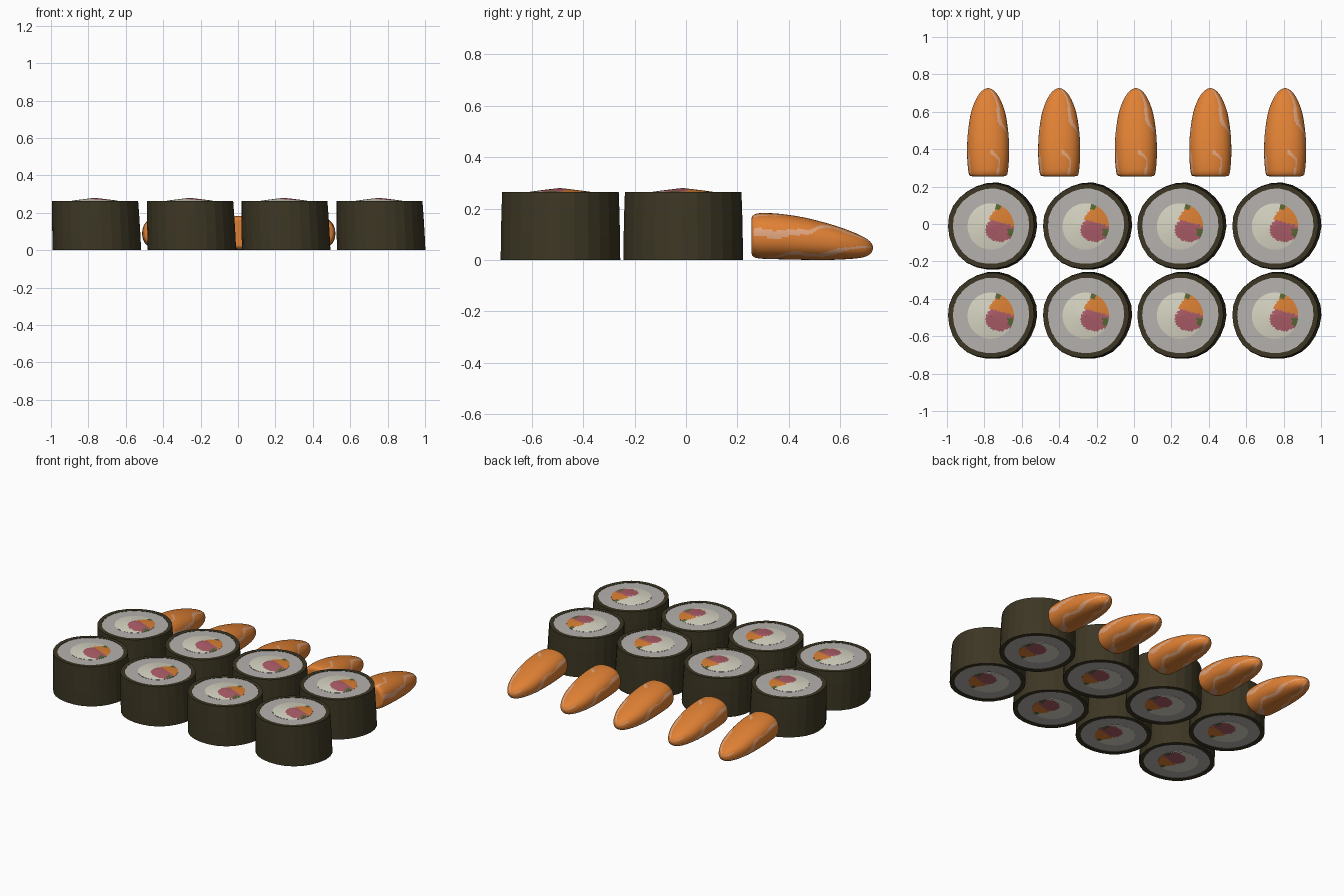
import bpy, bmesh, math
from math import sin, cos, pi

if "Cube" in bpy.data.objects:
    bpy.data.objects.remove(bpy.data.objects["Cube"])

def mat(name, r, g, b):
    m = bpy.data.materials.new(name)
    m.diffuse_color = (r, g, b, 1)
    m.use_nodes = True
    m.node_tree.nodes["Principled BSDF"].inputs["Base Color"].default_value = m.diffuse_color
    return m

NORI = mat("dark seaweed", .045, .037, .017)
RICE = mat("rice", .46, .44, .42)
CREAM = mat("cream filling", .68, .66, .54)
ORANGE = mat("orange filling", .72, .22, .035)
PINK = mat("pink filling", .42, .11, .14)
GREEN = mat("green filling", .10, .14, .035)
SALMON = mat("salmon", .75, .22, .035)
STREAK = mat("salmon streak", .76, .38, .21)

def make_mesh(name, rings, mats, rule=None, smooth=False, cap=False, closed=False):
    """Skin a list of equal-length closed rings of points."""
    bm = bmesh.new()
    vr = [[bm.verts.new(p) for p in r] for r in rings]
    n = len(rings[0])
    pairs = list(zip(vr, vr[1:])) + ([(vr[-1], vr[0])] if closed else [])
    for i, (a, b) in enumerate(pairs):
        for j in range(n):
            k = (j + 1) % n
            f = bm.faces.new((a[j], a[k], b[k], b[j]))
            f.smooth = smooth
            if rule:
                f.material_index = rule(f.calc_center_median(), i, j)
    if cap:
        bm.faces.new(vr[0])
        bm.faces.new(vr[-1])
    bmesh.ops.recalc_face_normals(bm, faces=bm.faces)
    me = bpy.data.meshes.new(name)
    bm.to_mesh(me)
    bm.free()
    for m in mats:
        me.materials.append(m)
    return me

def place(name, me, x, y):
    ob = bpy.data.objects.new(name, me)
    ob.location = (x, y, 0)
    bpy.context.collection.objects.link(ob)

# ---- maki roll ----
H, CORE = .264, .124

def outline(r, z, n=26):
    """Slightly uneven circle, leaning a little to the left at the top."""
    dx = .005 - .010 * z / H
    pts = []
    for i in range(n):
        a = 2 * pi * i / n
        q = r * (1 + .010 * sin(2 * a + .6) + .009 * sin(5 * a + .4))
        pts.append((q * cos(a) + dx, q * sin(a), z))
    return pts

# seaweed wrapper: tube with a thin rim
nori = make_mesh("seaweed_wrap", [outline(.235, 0), outline(.234, .09), outline(.232, .18),
                 outline(.229, H), outline(.203, H), outline(.207, 0)], [NORI], closed=True)

def circle(r, z, n=52, dx=-.006):
    return [(r * cos(2 * pi * i / n) + dx, r * sin(2 * pi * i / n), z) for i in range(n)]

# rice: thick tube just inside the wrapper
rice = make_mesh("rice_ring", [outline(.206, .004, 52), outline(.203, H - .002, 52),
                 circle(CORE, H - .001), circle(CORE, .004)], [RICE], closed=True)

def filling_colour(c, i, j):
    """Pieces of filling, as regions of the cut face."""
    x, y = (c.x + .006) / CORE, c.y / CORE
    if c.z < H / 2:
        y = -y
    if math.hypot(x - .32, y - .84) < .13:
        return 3
    if x > .72 and -.46 < y < -.12:
        return 3
    if y > .32 - .28 * (x + .1):
        return 1 if x > -.1 + .71 * (y - .32) else 0
    if ((x - .38) / .60) ** 2 + ((y + .15) / .52) ** 2 < 1:
        return 2
    return 0

# filling: low cone on top, flat underneath
N = 14
radii = [CORE * max(k / N, .005) for k in range(N + 1)]
filling_top = make_mesh("filling_top", [circle(r, H + .016 * (1 - r / CORE) ** .9) for r in radii],
                        [CREAM, ORANGE, PINK, GREEN], filling_colour, cap=False)
filling_bottom = make_mesh("filling_bottom", [circle(r, .003) for r in reversed(radii)],
                           [CREAM, ORANGE, PINK, GREEN], filling_colour)
# make sure the open discs face outward
for me, up in ((filling_top, 1), (filling_bottom, -1)):
    if me.polygons[N * 20].normal.z * up < 0:
        me.flip_normals()

for row, y in (("front", -.490), ("back", -.013)):
    for i, x in enumerate((-.76, -.252, .252, .76)):
        for me in (nori, rice, filling_top, filling_bottom):
            place(f"{row}_roll_{i + 1}_{me.name}", me, x, y)

# ---- salmon pieces ----
# stations: y, half width, top z, bottom z
ST = [(.255, .070, .155, .035), (.258, .097, .171, .016), (.285, .106, .182, .006),
      (.36, .112, .180, .003), (.45, .111, .167, .001), (.53, .103, .148, .000),
      (.60, .090, .127, .002), (.66, .068, .104, .006), (.70, .044, .084, .014),
      (.72, .021, .067, .028), (.727, .002, .052, .045)]

def spline(pts, steps):
    """Catmull-Rom through the stations."""
    out = []
    for i in range(len(pts) - 1):
        p = [pts[max(0, min(len(pts) - 1, i + k))] for k in (-1, 0, 1, 2)]
        m = max(2, round((p[2][0] - p[1][0]) * steps))
        for s in range(m):
            t = s / m
            out.append(tuple(.5 * (2 * b + (c - a) * t + (2 * a - 5 * b + 4 * c - d) * t * t
                                   + (3 * b - a - 3 * c + d) * t ** 3) for a, b, c, d in zip(*p)))
    return out + [pts[-1]]

SEG = 80

def section(y, w, top, bot):
    pts, e = [], 2 / 2.3
    for j in range(SEG):
        a = 2 * pi * j / SEG
        c, s = cos(a), sin(a)
        pts.append((w * math.copysign(abs(c) ** e, c), y,
                    (top + bot) / 2 + (top - bot) / 2 * math.copysign(abs(s) ** e, s)))
    return pts

def streak_rule(c, i, j):
    """Thin fat lines winding down the sides."""
    a = 2 * pi * (j + .5) / SEG
    if c.y < .262 or (cos(a) < .05 and sin(a) > .55):
        return 0
    ph = 5 * (a - 3 * c.y) + .9 * sin(17 * c.y + 2 * a) + .4 * sin(41 * c.y)
    return 1 if sin(ph) > .80 + .17 * sin(13 * c.y + 3 * a) else 0

salmon = make_mesh("salmon_slice", [section(*s) for s in spline(ST, 150)],
                   [SALMON, STREAK], streak_rule, smooth=True, cap=True)
for i, x in enumerate((-.78, -.40, .01, .408, .808)):
    place(f"salmon_slice_{i + 1}", salmon, x, 0)
